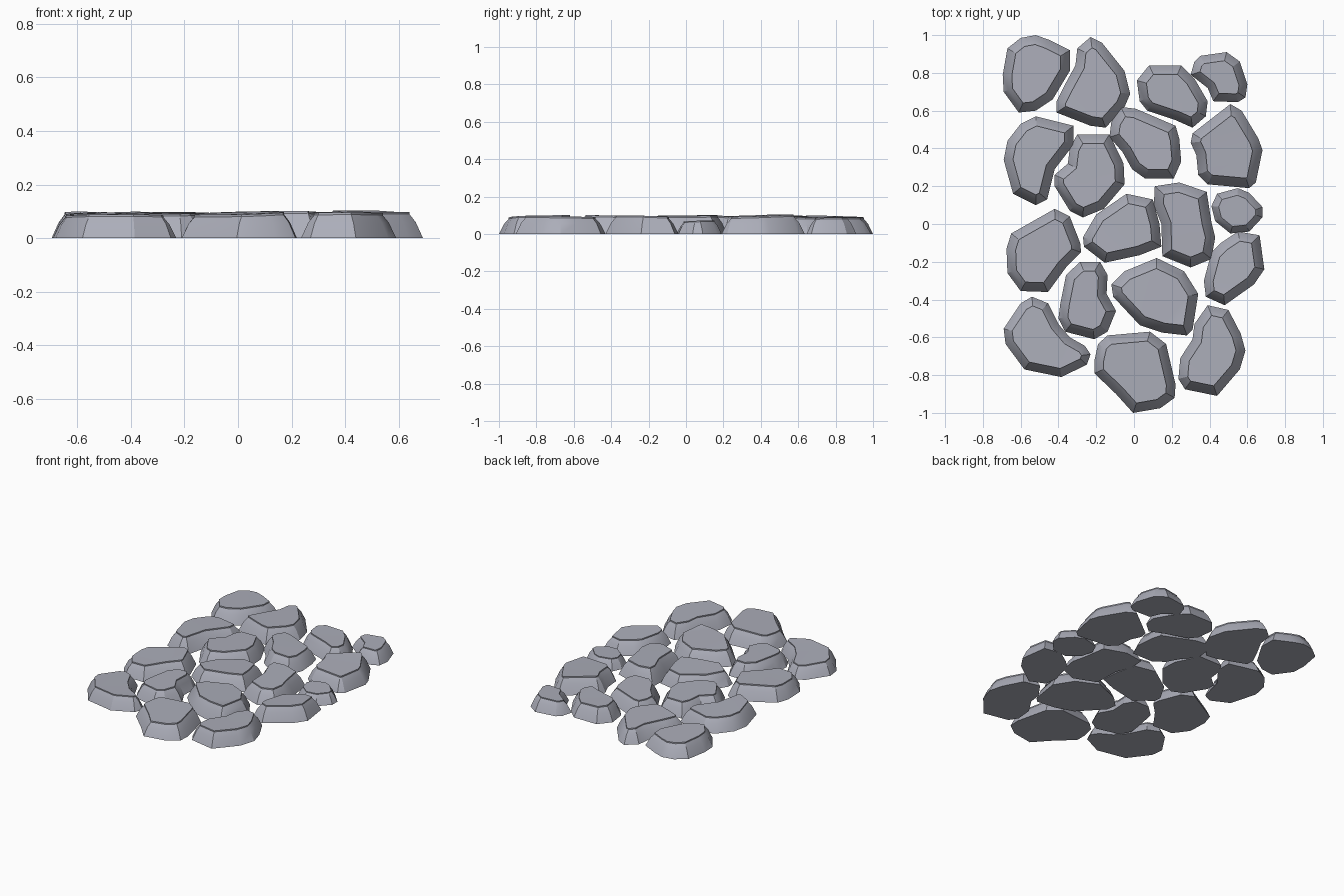
import bpy, bmesh, random
from math import radians
from mathutils import Vector

random.seed(4)
slate = bpy.data.materials.new("slate")
slate.diffuse_color = (.41, .42, .485, 1)


def inset(points, dist):
    """Mitred inward offset of an outline."""
    out = []
    n = len(points)
    for i, p in enumerate(points):
        a = (p - points[i - 1]).normalized()
        b = (points[(i + 1) % n] - p).normalized()
        na, nb = Vector((-a.y, a.x)), Vector((-b.y, b.x))
        m = (na + nb).normalized()
        out.append(p + m * dist / max(m.dot(na), 0.75))
    return out


def stone(name, outline, height=0.1):
    """Paving stone: sloped wall, chamfer, slightly tilted and crowned top."""
    pts = [Vector(p) for p in reversed(outline)]  # listed clockwise
    centre = sum(pts, Vector((0, 0))) / len(pts)
    tilt = Vector((random.uniform(-.03, .03), random.uniform(-.03, .03)))
    k = height / 0.1
    bm = bmesh.new()
    rings = []
    for dist, z, t in ((0, .003, 0), (.026 * k, .6 * height, .6), (.048 * k, .88 * height, 1)):
        ring = []
        for p, c in zip(inset(pts, dist), pts):
            zz = z + t * tilt.dot(c - centre)
            ring.append(bm.verts.new((p.x, p.y, zz)))
        rings.append(ring)
    n = len(pts)
    for lo, hi in zip(rings, rings[1:]):
        for i in range(n):
            j = (i + 1) % n
            bm.faces.new((lo[i], lo[j], hi[j], hi[i]))
    bm.faces.new(rings[0][::-1])
    # gently crowned top
    top = bm.faces.new(rings[-1])
    bmesh.ops.inset_region(bm, faces=[top], thickness=.022 * k, use_even_offset=True)
    for v in top.verts:
        v.co.z += .008 * k
    bmesh.ops.triangulate(bm, faces=[f for f in bm.faces if len(f.verts) > 4])
    bmesh.ops.recalc_face_normals(bm, faces=bm.faces)
    for v in bm.verts:
        v.co.z = max(v.co.z - .003, 0)
    mesh = bpy.data.meshes.new(name)
    bm.to_mesh(mesh)
    bm.free()
    mesh.materials.append(slate)
    for f in mesh.polygons:
        f.use_smooth = True
    mesh.set_sharp_from_angle(angle=radians(28))
    bpy.context.collection.objects.link(bpy.data.objects.new(name, mesh))


# back row
stone("stone_back_left", [(-.52, 1.0), (-.45, .975), (-.34, .92), (-.34, .81), (-.43, .66),
      (-.52, .60), (-.61, .59), (-.69, .70), (-.695, .79), (-.67, .93), (-.6, .985)])
stone("stone_back_mid_left", [(-.23, .99), (-.17, .96), (-.05, .81), (-.02, .69), (-.05, .62),
      (-.15, .51), (-.23, .52), (-.41, .59), (-.41, .65), (-.37, .73), (-.31, .84), (-.30, .93)])
stone("stone_back_mid_right", [(.08, .84), (.25, .84), (.32, .77), (.39, .65), (.38, .57),
      (.31, .51), (.22, .55), (.07, .6), (.03, .65), (.015, .76)])
stone("stone_back_right", [(.35, .89), (.49, .91), (.56, .86), (.60, .74), (.59, .67),
      (.55, .645), (.42, .65), (.39, .72), (.30, .79), (.32, .86)], .09)

# upper middle row
stone("stone_upper_left", [(-.52, .57), (-.32, .52), (-.32, .42), (-.42, .29), (-.46, .13),
      (-.52, .10), (-.64, .16), (-.69, .34), (-.67, .44), (-.6, .53)])
stone("stone_upper_mid_left", [(-.30, .475), (-.13, .475), (-.055, .32), (-.05, .21), (-.16, .08),
      (-.27, .035), (-.34, .07), (-.42, .2), (-.42, .26), (-.35, .32), (-.34, .4)])
stone("stone_upper_mid_right", [(-.07, .62), (.01, .61), (.22, .52), (.24, .45), (.25, .33),
      (.21, .24), (.06, .24), (-.01, .29), (-.06, .38), (-.13, .46), (-.12, .54)])
stone("stone_upper_right", [(.51, .635), (.57, .60), (.66, .45), (.68, .39), (.645, .22),
      (.61, .19), (.39, .21), (.34, .26), (.33, .365), (.30, .43), (.31, .48)], .105)

# middle row
stone("stone_middle_left", [(-.42, .08), (-.34, .04), (-.285, -.1), (-.28, -.15), (-.36, -.23),
      (-.455, -.36), (-.60, -.355), (-.67, -.26), (-.675, -.13), (-.65, -.05)])
stone("stone_centre", [(-.04, .16), (.1, .13), (.135, 0), (.145, -.12), (.03, -.165),
      (-.155, -.205), (-.265, -.12), (-.27, -.07), (-.2, .05)])
stone("stone_centre_right", [(.11, .2), (.24, .22), (.385, .17), (.41, .01), (.43, -.07),
      (.41, -.185), (.30, -.23), (.15, -.17), (.145, 0), (.105, .1)], .105)
stone("stone_small_right", [(.55, .19), (.61, .165), (.68, .09), (.68, .035), (.61, -.04),
      (.51, -.05), (.43, .015), (.41, .095), (.44, .16)], .075)
stone("stone_middle_right", [(.55, -.04), (.665, -.06), (.69, -.24), (.635, -.32), (.48, -.43),
      (.38, -.385), (.37, -.3), (.41, -.15), (.46, -.1)])

# front rows
stone("stone_lower_left", [(-.285, -.2), (-.18, -.2), (-.14, -.27), (-.145, -.37), (-.095, -.46),
      (-.14, -.57), (-.21, -.61), (-.365, -.57), (-.40, -.5), (-.39, -.42), (-.36, -.27)])
stone("stone_lower_centre", [(.12, -.18), (.265, -.25), (.34, -.37), (.31, -.56), (.28, -.59),
      (.15, -.575), (.03, -.535), (-.11, -.385), (-.12, -.32), (-.05, -.25)], .105)
stone("stone_front_left", [(-.54, -.385), (-.455, -.42), (-.40, -.53), (-.34, -.6), (-.26, -.645),
      (-.23, -.69), (-.25, -.745), (-.385, -.81), (-.58, -.77), (-.68, -.635), (-.69, -.555),
      (-.6, -.42)], .09)
stone("stone_front_centre", [(-.14, -.59), (.085, -.57), (.17, -.635), (.22, -.85), (.215, -.92),
      (.14, -.975), (-.005, -1.0), (-.095, -.9), (-.21, -.79), (-.21, -.725), (-.19, -.635)])
stone("stone_front_right", [(.39, -.43), (.50, -.455), (.565, -.58), (.59, -.67), (.56, -.77),
      (.44, -.91), (.27, -.875), (.235, -.82), (.245, -.71), (.31, -.61), (.32, -.53)])
